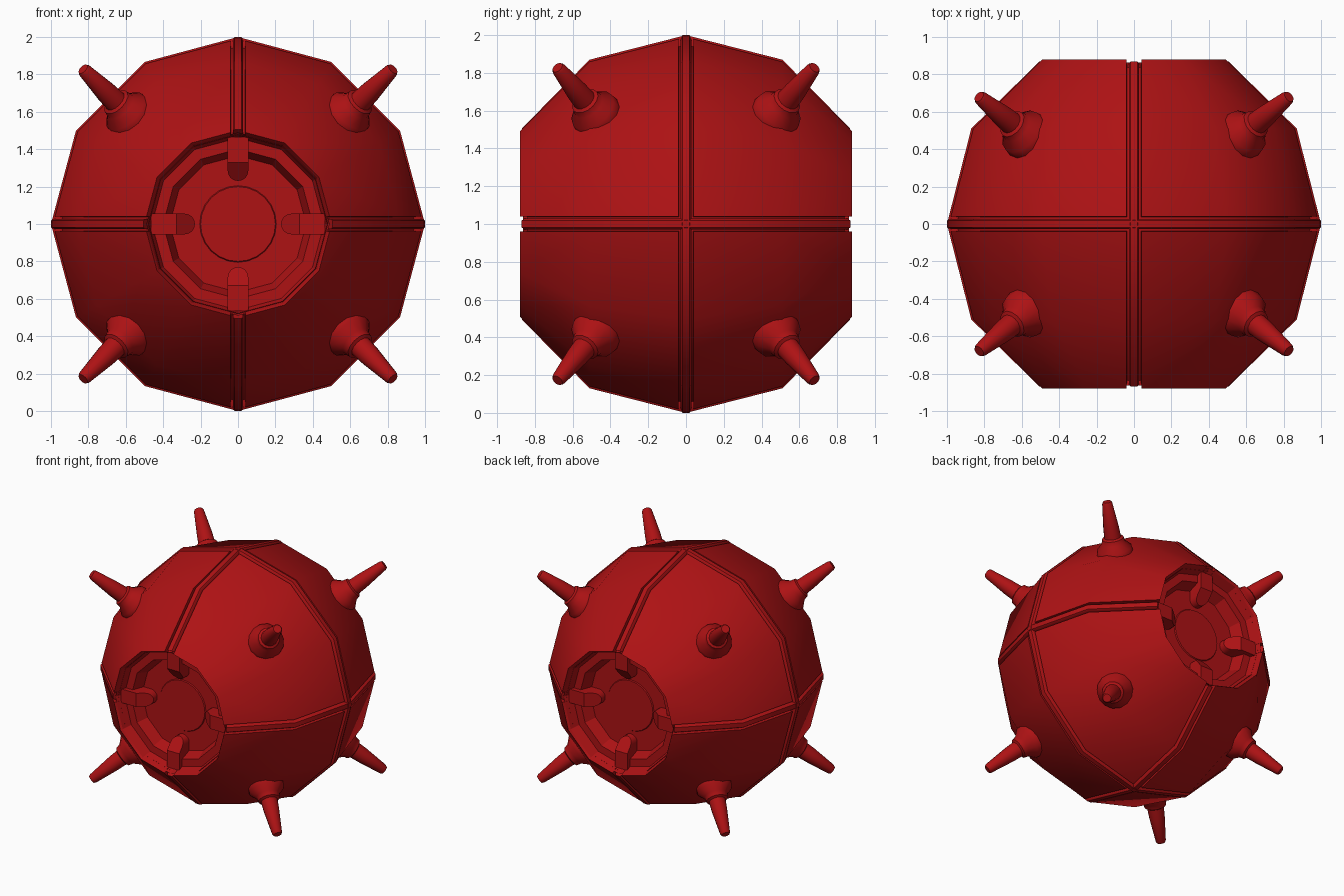
import bpy, bmesh
from math import sin, cos, pi, radians
from mathutils import Matrix, Vector

cube = bpy.data.objects.get("Cube")
if cube:
    bpy.data.objects.remove(cube, do_unlink=True)

red = bpy.data.materials.new("deep red")
red.use_nodes = True
colour = (0.42, 0.006, 0.007, 1)
red.diffuse_color = colour
red.node_tree.nodes["Principled BSDF"].inputs["Base Color"].default_value = colour

TO_FRONT = Matrix.Rotation(pi / 2, 4, 'X')   # turns +z into -y
GAP = 0.04                                   # half width of the grooves
BALL = [(0.5, -0.88), (0.87, -0.51), (1.0, 0), (0.87, 0.51), (0.5, 0.88)]


def finish(name, bm, angle, mirror=(False, False, False)):
    """Turn a bmesh into a shaded object centred on the ball."""
    mesh = bpy.data.meshes.new(name)
    bm.to_mesh(mesh)
    bm.free()
    obj = bpy.data.objects.new(name, mesh)
    bpy.context.collection.objects.link(obj)
    obj.location.z = 1
    mesh.materials.append(red)
    bpy.ops.object.select_all(action='DESELECT')
    obj.select_set(True)
    bpy.context.view_layer.objects.active = obj
    bpy.ops.object.shade_smooth_by_angle(angle=radians(angle))
    if any(mirror):
        mod = obj.modifiers.new("Mirror", 'MIRROR')
        mod.use_axis = mirror
        mod.use_mirror_merge = False
    return obj


def lathe(profile, sides, cap=False):
    """Revolve (radius, height) points about z; optionally close the last ring."""
    bm = bmesh.new()
    rings = []
    for r, h in profile:
        rings.append([bm.verts.new((r * cos(2 * pi * j / sides), r * sin(2 * pi * j / sides), h))
                      for j in range(sides)])
    for a, b in zip(rings, rings[1:]):
        for j in range(sides):
            k = (j + 1) % sides
            bm.faces.new((a[j], a[k], b[k], b[j]))
    if cap:
        bm.faces.new(rings[-1])
    return bm


def strip(name, path, axis, closed):
    """Sweep a chamfered bar along a path around the ball."""
    section = [(-0.028, 0.94), (-0.028, 0.985), (-0.018, 1.0),
               (0.018, 1.0), (0.028, 0.985), (0.028, 0.94)]
    bm = bmesh.new()
    rings = [[bm.verts.new(p * s + axis * w) for w, s in section] for p in path]
    pairs = list(zip(rings, rings[1:]))
    if closed:
        pairs.append((rings[-1], rings[0]))
    else:
        bm.faces.new(rings[0])
        bm.faces.new(rings[-1])
    for a, b in pairs:
        for j in range(len(section)):
            k = (j + 1) % len(section)
            bm.faces.new((a[j], a[k], b[k], b[j]))
    bmesh.ops.recalc_face_normals(bm, faces=bm.faces)
    return finish(name, bm, 35)


# Armour panels: one octant of the ball with turned-in edges, mirrored
bm = lathe(BALL, 12)
bm.transform(TO_FRONT)
for n in (Vector((1, 0, 0)), Vector((0, -1, 0)), Vector((0, 0, 1))):
    bmesh.ops.bisect_plane(bm, geom=bm.verts[:] + bm.edges[:] + bm.faces[:],
                           plane_co=n * GAP, plane_no=n, clear_inner=True)
border = [e for e in bm.edges if e.is_boundary]
rim = [e for e in border if all(v.co.y < -0.879 for v in e.verts)]
cuts = [e for e in border if e not in rim]
for edges, shrink in ((cuts, 0.95), (rim, 0.98)):
    new = bmesh.ops.extrude_edge_only(bm, edges=edges)["geom"]
    for v in new:
        if isinstance(v, bmesh.types.BMVert):
            v.co *= shrink
finish("armour_panels", bm, 40, (True, True, True))

# Inner shell forming the groove bottoms
bm = lathe([(r * 0.955, h * 0.955) for r, h in BALL], 12)
bm.transform(TO_FRONT)
finish("inner_shell", bm, 40)

# Bars lying in the grooves
X, Y, Z = (Vector(v) for v in ((1, 0, 0), (0, 1, 0), (0, 0, 1)))
strip("middle_band", [X * cos(i * pi / 6) + Z * sin(i * pi / 6) for i in range(12)], Y, True)
arc = [(0.505, -0.87)] + BALL[1:-1] + [(0.505, 0.87)]
for name, out, side in (("top_bar", Z, X), ("bottom_bar", -Z, X),
                        ("left_bar", X, Z), ("right_bar", -X, Z)):
    strip(name, [out * r + Y * h for r, h in arc], side, False)

# Stepped ports at the front and back
FLOOR = 0.70
bm = lathe([(0.49, 0.8624), (0.46, 0.79), (0.40, 0.79), (0.365, FLOOR)], 12, cap=True)
bm.transform(TO_FRONT)
finish("ports", bm, 25, (False, True, False))

bm = lathe([(0.205, FLOOR), (0.2, FLOOR + 0.008)], 24, cap=True)
bm.transform(TO_FRONT)
finish("port_discs", bm, 25, (False, True, False))

# Four round-ended clips in each port, sloping down to the floor
bm = bmesh.new()
W, BEND, TIP = 0.055, 0.33, 0.23
end = [(W * cos(a), TIP + W - W * sin(a)) for a in (i * pi / 8 for i in range(9))]
outline = [(W, 0.465), (W, BEND)] + end + [(-W, BEND), (-W, 0.465)]
for turn in range(4):
    spin = Matrix.Rotation(turn * pi / 2, 4, 'Z')
    low, high = [], []
    for u, r in outline:
        top = 0.825 - max(0, BEND - r) * 0.8
        low.append(bm.verts.new(spin @ Vector((u, r, FLOOR - 0.01))))
        high.append(bm.verts.new(spin @ Vector((u, r, top))))
    bm.faces.new(low)
    bm.faces.new(high[1:-1])
    bm.faces.new((high[0], high[1], high[-2], high[-1]))
    for j in range(len(outline)):
        k = (j + 1) % len(outline)
        bm.faces.new((low[j], low[k], high[k], high[j]))
bmesh.ops.recalc_face_normals(bm, faces=bm.faces)
bm.transform(TO_FRONT)
finish("port_clips", bm, 25, (False, True, False))

# Spikes on flared collars, one per panel
bm = lathe([(0.12, 0.86), (0.138, 0.93), (0.13, 0.985), (0.088, 1.03), (0.08, 1.065),
            (0.062, 1.075), (0.058, 1.15), (0.038, 1.34), (0.03, 1.355)], 14, cap=True)
aim = Vector((0.84, -0.69, 0.84)).to_track_quat('Z', 'Y')
bm.transform(aim.to_matrix().to_4x4())
finish("spikes", bm, 40, (True, True, True))
